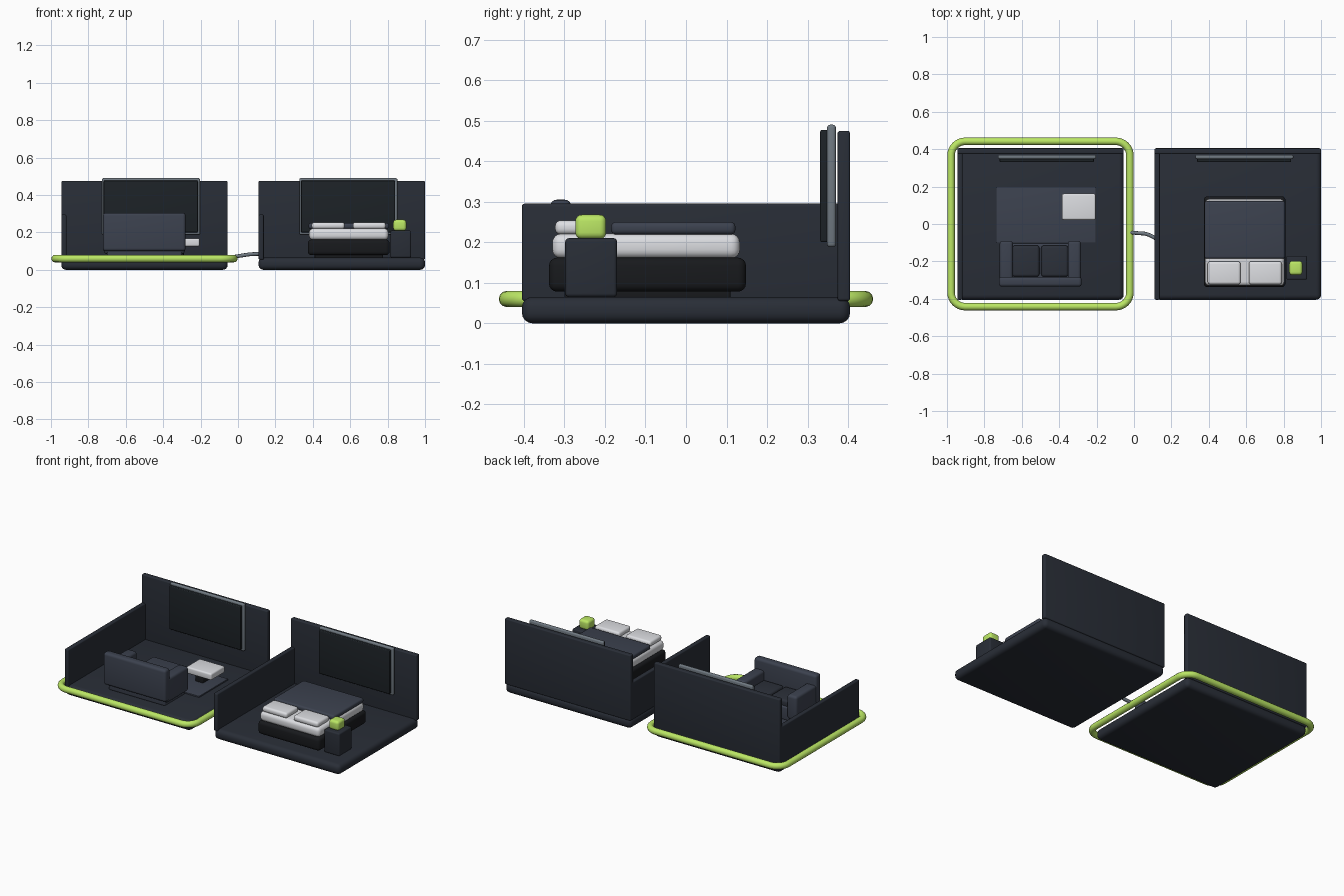
import bpy, bmesh, math
from mathutils import Vector

if "Cube" in bpy.data.objects:
    bpy.data.objects.remove(bpy.data.objects["Cube"])


def mat(name, r, g, b):
    m = bpy.data.materials.new(name)
    m.diffuse_color = (r, g, b, 1)
    m.use_nodes = True
    m.node_tree.nodes["Principled BSDF"].inputs["Base Color"].default_value = m.diffuse_color
    return m


NAVY = mat("navy", 0.022, 0.027, 0.038)
SLATE = mat("slate", 0.045, 0.054, 0.078)
CUSHION = mat("cushion", 0.025, 0.03, 0.042)
BLACK = mat("black", 0.009, 0.01, 0.012)
GLASS = mat("screen", 0.012, 0.016, 0.02)
STEEL = mat("steel", 0.16, 0.19, 0.22)
WHITE = mat("white", 0.72, 0.73, 0.76)
LIME = mat("lime", 0.5, 0.8, 0.13)


def box(name, x, y, z, material, bevel=0.006, dx=0.0):
    """Rounded box given by its (min, max) range on each axis."""
    bm = bmesh.new()
    bmesh.ops.create_cube(bm, size=1)
    for v in bm.verts:
        v.co = Vector([r[0] if c < 0 else r[1] for r, c in zip((x, y, z), v.co)])
        v.co.x += dx
    bmesh.ops.bevel(bm, geom=bm.edges[:], offset=bevel, segments=4,
                    profile=0.5, affect='EDGES')
    me = bpy.data.meshes.new(name)
    bm.to_mesh(me)
    bm.free()
    ob = bpy.data.objects.new(name, me)
    bpy.context.collection.objects.link(ob)
    me.materials.append(material)
    for o in bpy.context.selected_objects:
        o.select_set(False)
    ob.select_set(True)
    bpy.context.view_layer.objects.active = ob
    bpy.ops.object.shade_smooth_by_angle(angle=math.radians(40))
    return ob


def tube(name, points, radius, material, cyclic=False, spline='POLY'):
    """Round tube along a path."""
    cu = bpy.data.curves.new(name, 'CURVE')
    cu.dimensions = '3D'
    cu.bevel_depth = radius
    cu.bevel_resolution = 4
    cu.use_fill_caps = True
    sp = cu.splines.new(spline)
    sp.points.add(len(points) - 1)
    for p, co in zip(sp.points, points):
        p.co = (*co, 1)
    sp.use_cyclic_u = cyclic
    if spline == 'NURBS':
        sp.use_endpoint_u = True
        sp.order_u = 3
    cu.materials.append(material)
    ob = bpy.data.objects.new(name, cu)
    bpy.context.collection.objects.link(ob)
    return ob


# Shared room shells: floor slab, walls, framed wall screen
for side, dx in (("left", 0.0), ("right", 1.055)):
    box(side + "_floor", (-0.945, -0.055), (-0.405, 0.405), (0, 0.065), NAVY, 0.026, dx)
    box(side + "_back_wall", (-0.945, -0.055), (0.374, 0.405), (0.055, 0.475), NAVY, 0.007, dx)
    box(side + "_side_wall", (-0.945, -0.917), (-0.405, 0.39), (0.055, 0.295), NAVY, 0.007, dx)
    box(side + "_screen_frame", (-0.727, -0.203), (0.348, 0.37), (0.188, 0.49), STEEL, 0.008, dx)
    box(side + "_screen", (-0.718, -0.215), (0.331, 0.352), (0.2, 0.477), GLASS, 0.005, dx)

# Glowing ring around the left room
ring = []
R = 0.075
for i, (sx, sy) in enumerate(((1, 1), (-1, 1), (-1, -1), (1, -1))):
    for k in range(9):
        a = math.pi / 2 * (i + k / 8)
        ring.append((-0.5 + sx * (0.478 - R) + R * math.cos(a),
                     sy * (0.442 - R) + R * math.sin(a), 0.06))
tube("glow_ring", ring, 0.02, LIME, cyclic=True)

# Cable linking the rooms
tube("link_cable", [(-0.02, -0.045, 0.07), (0.03, -0.05, 0.078),
                    (0.075, -0.052, 0.085), (0.12, -0.08, 0.085)],
     0.01, STEEL, spline='NURBS')

# Living room: rug, coffee table, sofa
box("rug", (-0.735, -0.205), (-0.1, 0.195), (0.06, 0.073), SLATE, 0.003)
box("coffee_table_foot", (-0.345, -0.29), (0.06, 0.125), (0.068, 0.13), BLACK)
box("coffee_table_top", (-0.385, -0.205), (0.022, 0.162), (0.125, 0.168), WHITE, 0.01)
box("sofa_base", (-0.7, -0.3), (-0.31, -0.105), (0.062, 0.15), SLATE, 0.01)
box("sofa_back", (-0.722, -0.28), (-0.335, -0.283), (0.1, 0.305), SLATE, 0.016)
for s, n in ((-1, "left"), (1, "right")):
    cx = -0.501 + s * 0.182
    box("sofa_arm_" + n, (cx - 0.035, cx + 0.035), (-0.31, -0.09), (0.085, 0.24), SLATE, 0.016)
    cx = -0.501 + s * 0.077
    box("sofa_cushion_" + n, (cx - 0.072, cx + 0.072), (-0.282, -0.115), (0.135, 0.185), CUSHION, 0.014)

# Bedroom: bed, pillows, nightstand and lamp
box("bed_plinth", (0.41, 0.775), (-0.3, 0.11), (0.06, 0.09), BLACK)
box("bed_frame", (0.373, 0.81), (-0.338, 0.148), (0.078, 0.162), BLACK, 0.02)
box("mattress", (0.38, 0.804), (-0.33, 0.133), (0.16, 0.221), WHITE, 0.022)
box("blanket", (0.377, 0.807), (-0.185, 0.122), (0.219, 0.25), SLATE, 0.012)
for s, n in ((-1, "left"), (1, "right")):
    cx = 0.592 + s * 0.11
    box("pillow_" + n, (cx - 0.088, cx + 0.088), (-0.323, -0.2), (0.219, 0.254), WHITE, 0.014)
box("nightstand", (0.815, 0.925), (-0.298, -0.17), (0.065, 0.21), NAVY, 0.009)
box("lamp", (0.83, 0.9), (-0.273, -0.197), (0.208, 0.268), LIME, 0.016)
